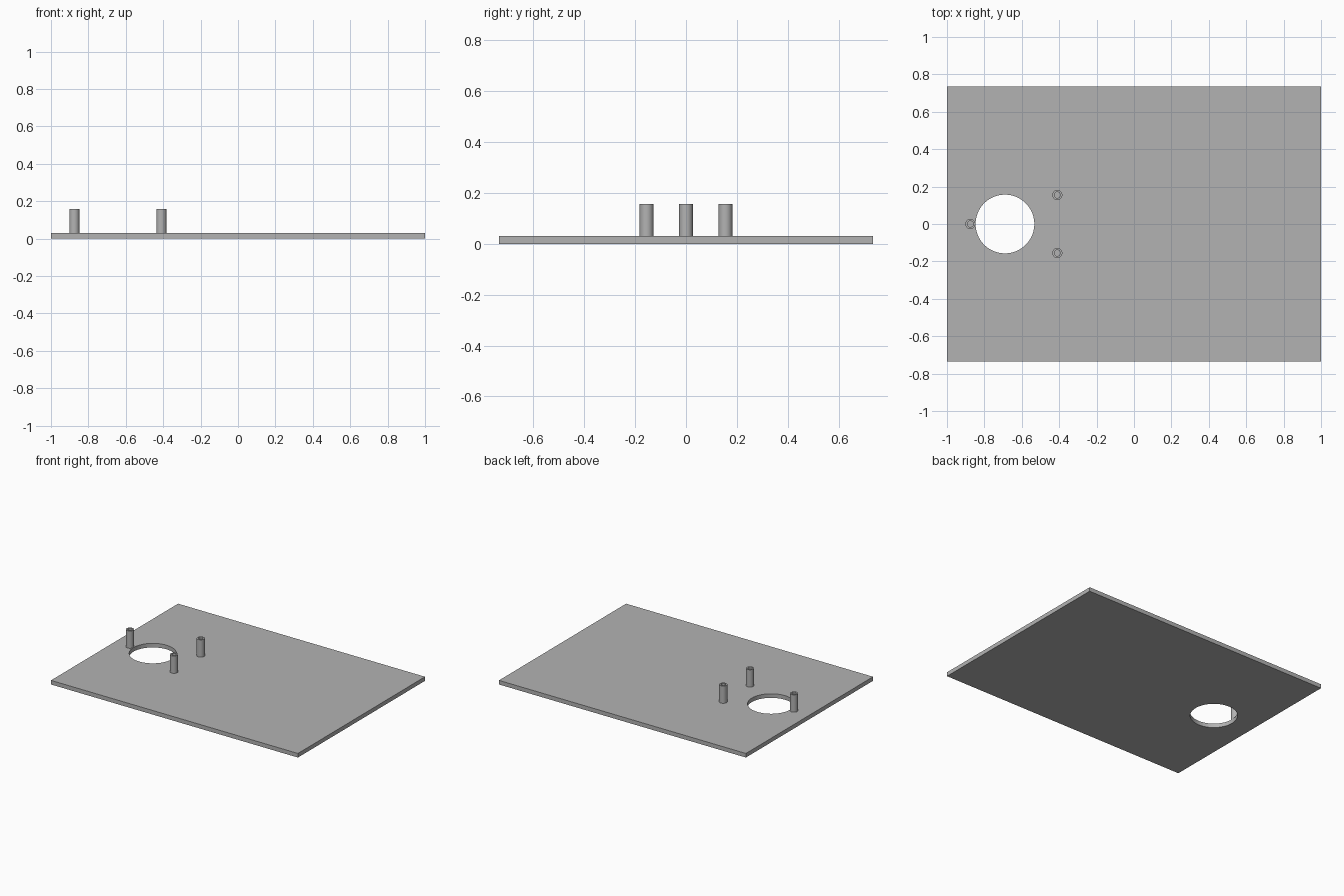
import bpy, bmesh, math

cube = bpy.data.objects.get("Cube")
if cube:
    bpy.data.objects.remove(cube, do_unlink=True)

PLATE_TOP = 0.03
POST_TOP = 0.157

grey = bpy.data.materials.new("plain grey")
grey.use_nodes = True
colour = (0.45, 0.45, 0.45, 1)
grey.diffuse_color = colour
grey.node_tree.nodes["Principled BSDF"].inputs["Base Color"].default_value = colour


def finish(obj, name):
    obj.name = obj.data.name = name
    obj.data.materials.clear()
    obj.data.materials.append(grey)
    bpy.ops.object.select_all(action='DESELECT')
    obj.select_set(True)
    bpy.context.view_layer.objects.active = obj
    bpy.ops.object.shade_smooth_by_angle(angle=math.radians(30))


def lathe(name, profile, x, y, sides=48):
    """Spin a closed (radius, height) profile around a vertical axis."""
    bm = bmesh.new()
    rings = []
    for i in range(sides):
        a = 2 * math.pi * i / sides
        rings.append([bm.verts.new((r * math.cos(a), r * math.sin(a), z))
                      for r, z in profile])
    n = len(profile)
    for i in range(sides):
        here, after = rings[i], rings[(i + 1) % sides]
        for j in range(n):
            k = (j + 1) % n
            bm.faces.new((here[j], after[j], after[k], here[k]))
    bmesh.ops.recalc_face_normals(bm, faces=bm.faces)
    mesh = bpy.data.meshes.new(name)
    bm.to_mesh(mesh)
    bm.free()
    obj = bpy.data.objects.new(name, mesh)
    obj.location = (x, y, 0)
    bpy.context.collection.objects.link(obj)
    finish(obj, name)


# Flat base plate
bpy.ops.mesh.primitive_cube_add(size=1, location=(0, 0, PLATE_TOP / 2))
plate = bpy.context.object
plate.scale = (2, 1.47, PLATE_TOP)
bpy.ops.object.transform_apply(location=True, rotation=False, scale=True)

# Round opening through the plate
bpy.ops.mesh.primitive_cylinder_add(vertices=96, radius=0.157, depth=0.2,
                                    location=(-0.69, 0, 0))
cutter = bpy.context.object
cutter.hide_render = True
cut = plate.modifiers.new("round opening", 'BOOLEAN')
cut.operation = 'DIFFERENCE'
cut.solver = 'EXACT'
cut.object = cutter
bpy.context.view_layer.objects.active = plate
bpy.ops.object.modifier_apply(modifier=cut.name)
bpy.data.objects.remove(cutter, do_unlink=True)
finish(plate, "base_plate")

# Hollow standoff posts around the opening
tube = [(0.027, PLATE_TOP), (0.027, POST_TOP), (0.016, POST_TOP), (0.016, PLATE_TOP)]
for name, x, y in (("right_post", -0.875, 0),
                   ("front_post", -0.41, -0.155),
                   ("back_post", -0.41, 0.155)):
    lathe(name, tube, x, y)
